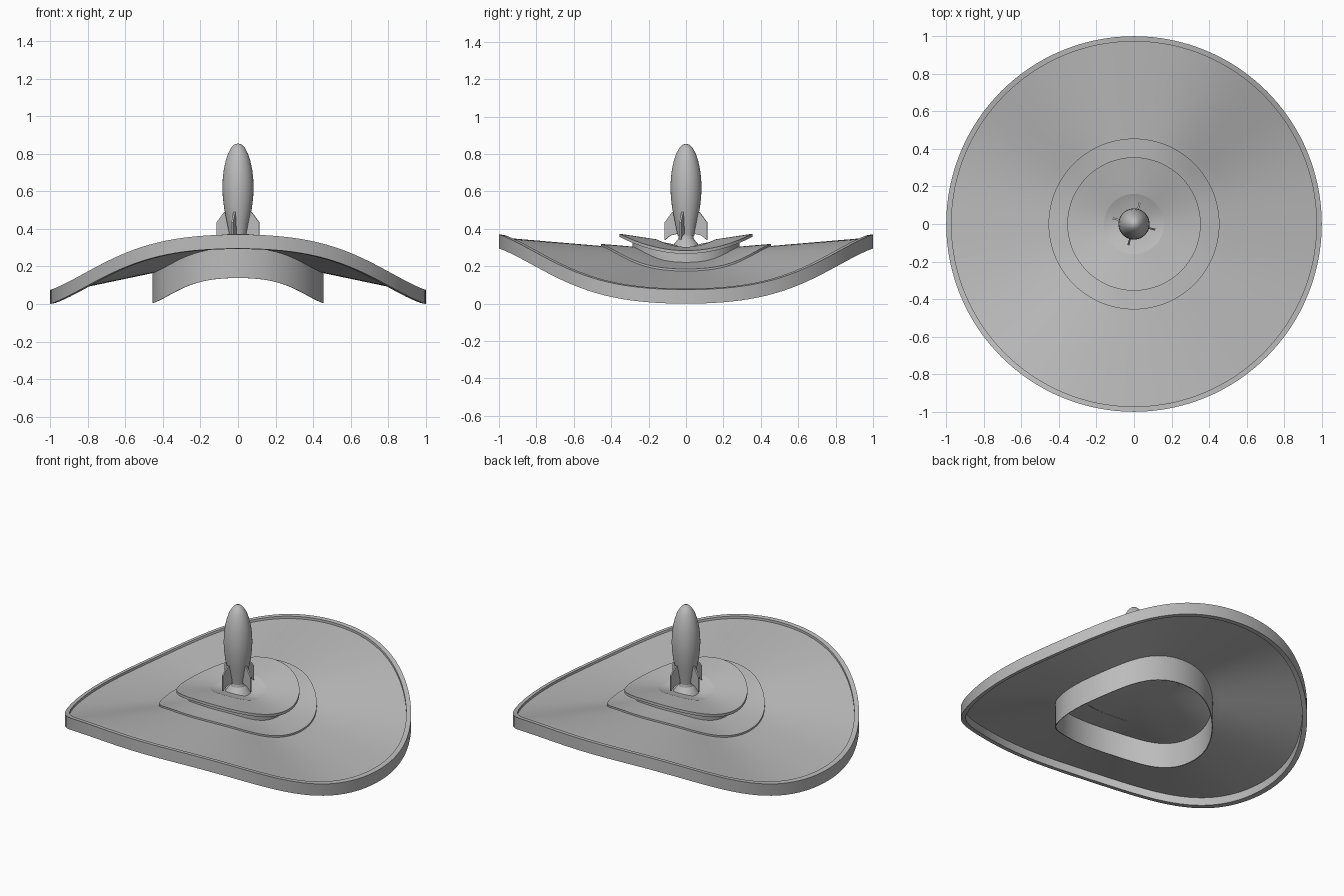
import bpy
import bmesh
from math import cos, sin, pi, radians
from mathutils import Matrix, Vector

cube = bpy.data.objects.get("Cube")
if cube:
    bpy.data.objects.remove(cube, do_unlink=True)

grey = bpy.data.materials.new("plain grey")
grey.use_nodes = True
grey.diffuse_color = (0.5, 0.5, 0.5, 1)
grey.node_tree.nodes["Principled BSDF"].inputs["Base Color"].default_value = grey.diffuse_color


def finish(name, bm):
    bmesh.ops.remove_doubles(bm, verts=bm.verts, dist=1e-5)
    bmesh.ops.recalc_face_normals(bm, faces=bm.faces)
    mesh = bpy.data.meshes.new(name)
    bm.to_mesh(mesh)
    bm.free()
    mesh.materials.append(grey)
    obj = bpy.data.objects.new(name, mesh)
    bpy.context.collection.objects.link(obj)
    bpy.ops.object.select_all(action="DESELECT")
    obj.select_set(True)
    bpy.context.view_layer.objects.active = obj
    bpy.ops.object.shade_smooth_by_angle(angle=radians(30))
    return obj


def big_saddle(r, t):
    return 0.27 + r * (-0.0625 - 0.155 * cos(2 * t) + 0.0075 * cos(6 * t))


def small_saddle(r, t):
    return 0.32 + r * (0.025 - 0.127 * cos(2 * t))


def level(r, t):
    return 0


def sweep(name, profile, surface, closed=False, steps=128):
    """Turn (radius, height) points around z, bent to follow a surface."""
    bm = bmesh.new()
    rings = []
    for r, h in profile:
        angles = [2 * pi * i / steps for i in range(steps)]
        rings.append([bm.verts.new((r * cos(t), r * sin(t), surface(r, t) + h))
                      for t in angles])
    pairs = list(zip(rings, rings[1:]))
    if closed:
        pairs.append((rings[-1], rings[0]))
    for a, b in pairs:
        for i in range(steps):
            j = (i + 1) % steps
            bm.faces.new((a[i], a[j], b[j], b[i]))
    return finish(name, bm)


# Wide saddle disc with its raised rim
sweep("main_disc", [(0, 0), (0.5, 0), (0.975, 0), (0.975, -0.01), (0.5, -0.01), (0, -0.01)],
      big_saddle)
sweep("outer_rim", [(0.972, 0.015), (1, 0.015), (1, -0.06), (0.972, -0.06)],
      big_saddle, closed=True)

# Step on top of the disc and the skirt hanging below it
sweep("middle_step", [(0, 0.011), (0.455, 0.011), (0.455, -0.005)], big_saddle)
sweep("lower_skirt", [(0.455, 0), (0.455, -0.17), (0.45, -0.17), (0.45, 0)],
      big_saddle, closed=True)

# Upper deck on its collar, with a shallow dish in the middle
sweep("deck_collar", [(0.285, -0.01), (0.285, -0.08)], small_saddle)
sweep("upper_deck", [(0.16, 0), (0.355, 0), (0.355, -0.017), (0.16, -0.017)], small_saddle)
sweep("launch_dish", [(0.16, 0), (0.12, -0.01), (0.07, -0.012)], small_saddle)
sweep("blast_cone", [(0.075, 0.302), (0.06, 0.325), (0.042, 0.345), (0.038, 0.37)],
      level, steps=48)

# Rocket hull
hull = [(0, 0.365), (0.045, 0.365), (0.052, 0.4), (0.062, 0.45), (0.074, 0.51),
        (0.081, 0.57), (0.083, 0.62), (0.081, 0.67), (0.075, 0.72), (0.065, 0.765),
        (0.052, 0.803), (0.036, 0.832), (0.018, 0.85), (0, 0.855)]
sweep("rocket_hull", hull, level, steps=48)

# Four fins
fin_outline = [(0.04, 0.375), (0.085, 0.365), (0.117, 0.34), (0.117, 0.435),
               (0.075, 0.49), (0.05, 0.48)]
for n, side in enumerate(("left", "back", "right", "front")):
    bm = bmesh.new()
    face = bm.faces.new([bm.verts.new((r, -0.005, z)) for r, z in fin_outline])
    made = bmesh.ops.extrude_face_region(bm, geom=[face])["geom"]
    moved = [v for v in made if isinstance(v, bmesh.types.BMVert)]
    bmesh.ops.translate(bm, verts=moved, vec=Vector((0, 0.01, 0)))
    bmesh.ops.rotate(bm, verts=bm.verts, cent=(0, 0, 0),
                     matrix=Matrix.Rotation(n * pi / 2 - radians(15), 3, "Z"))
    finish(side + "_fin", bm)
